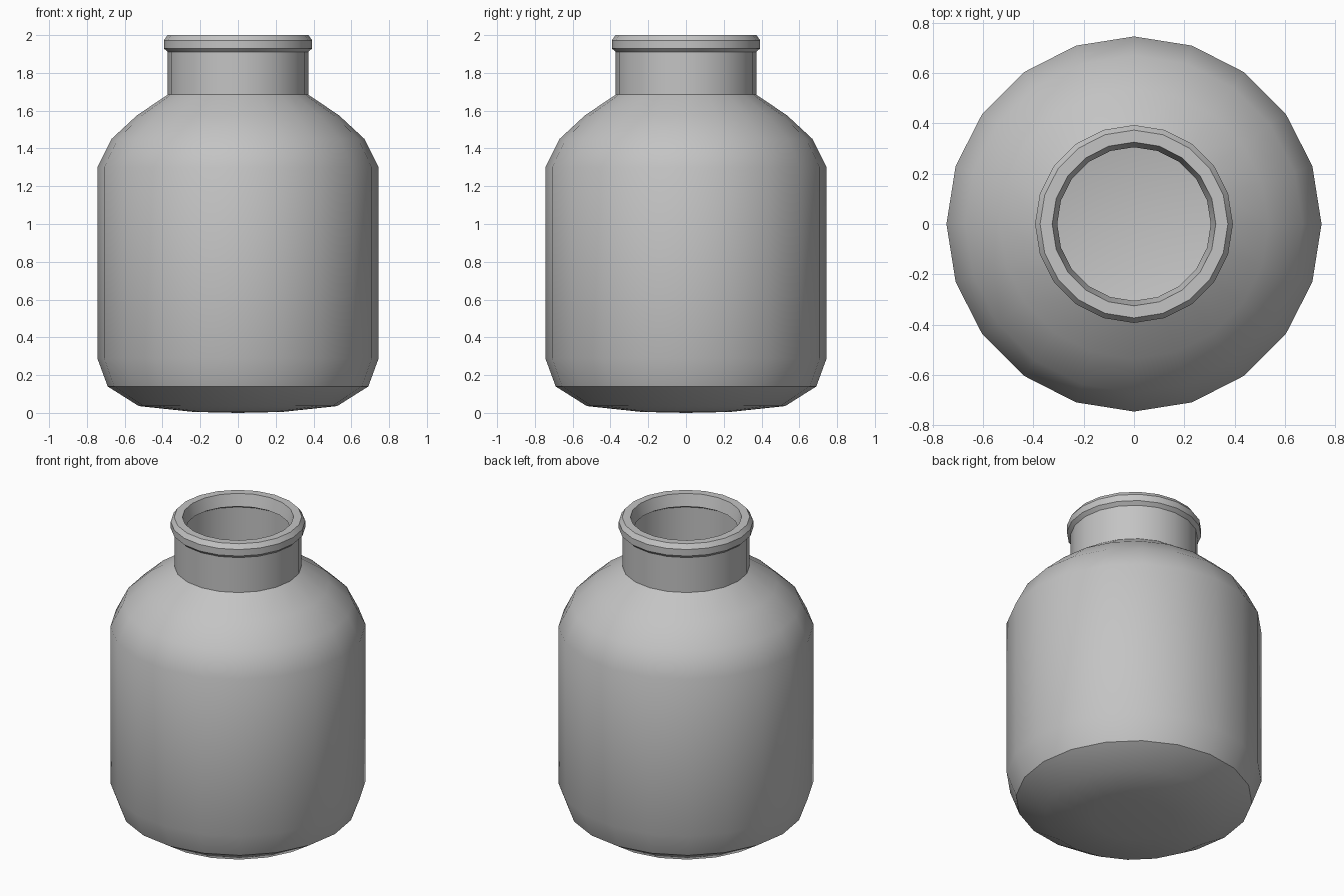
import bpy, bmesh, math

cube = bpy.data.objects.get("Cube")
if cube:
    bpy.data.objects.remove(cube, do_unlink=True)

SIDES = 20

metal = bpy.data.materials.new("grey_metal")
metal.use_nodes = True
grey = (0.55, 0.55, 0.55, 1)
metal.diffuse_color = grey
metal.node_tree.nodes["Principled BSDF"].inputs["Base Color"].default_value = grey


def lathe(name, profile):
    """Turn a (radius, height) profile around the z axis."""
    bm = bmesh.new()
    verts = [bm.verts.new((r, 0, z)) for r, z in profile]
    edges = [bm.edges.new(pair) for pair in zip(verts, verts[1:])]
    bmesh.ops.spin(bm, geom=verts + edges, cent=(0, 0, 0), axis=(0, 0, 1),
                   angle=math.tau, steps=SIDES, use_duplicate=False)
    bmesh.ops.remove_doubles(bm, verts=bm.verts, dist=0.0005)
    bmesh.ops.recalc_face_normals(bm, faces=bm.faces)
    mesh = bpy.data.meshes.new(name)
    bm.to_mesh(mesh)
    bm.free()
    mesh.materials.append(metal)
    obj = bpy.data.objects.new(name, mesh)
    bpy.context.collection.objects.link(obj)
    bpy.ops.object.select_all(action="DESELECT")
    obj.select_set(True)
    bpy.context.view_layer.objects.active = obj
    bpy.ops.object.shade_smooth_by_angle(angle=math.radians(30))
    return obj


# Outer wall, from the rounded base up to the rolled lip
base = [(0, 0), (0.235, 0.005), (0.525, 0.036), (0.69, 0.14)]
body = [(0.745, 0.29), (0.745, 1.3), (0.67, 1.45), (0.535, 1.575)]
neck = [(0.372, 1.685), (0.372, 1.91)]
lip = [(0.393, 1.93), (0.393, 1.972), (0.373, 2), (0.325, 2), (0.305, 1.925)]

# Inner wall, back down to a flat floor
inside = [(0.34, 1.905), (0.34, 1.67), (0.515, 1.55), (0.645, 1.43),
          (0.715, 1.29), (0.715, 0.3), (0.66, 0.16), (0.5, 0.07), (0, 0.07)]

lathe("jar", base + body + neck + lip + inside)
